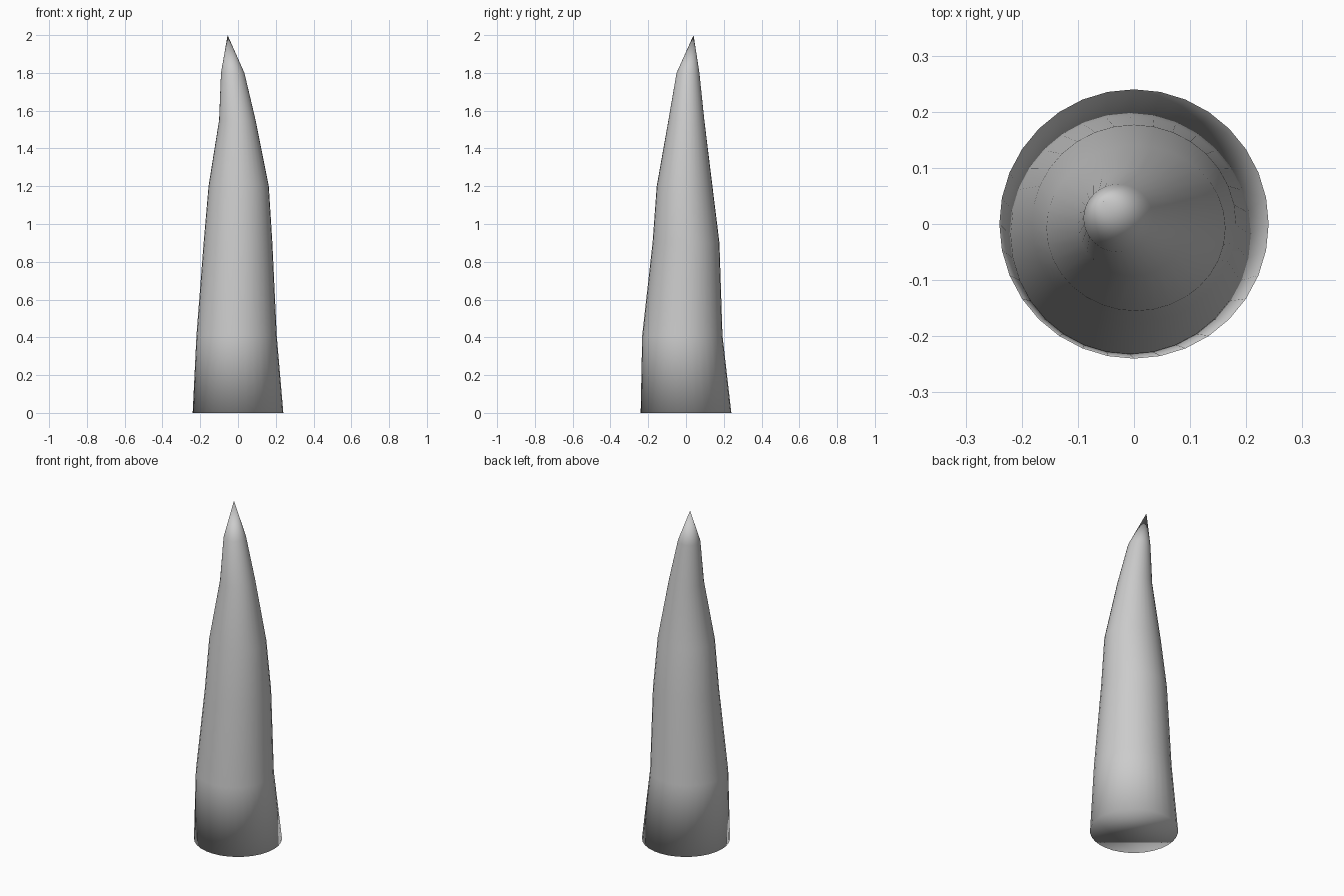
import bpy, bmesh, math

cube = bpy.data.objects.get("Cube")
if cube:
    bpy.data.objects.remove(cube, do_unlink=True)

SIDES = 32
# Cross-sections from base up: z, min x, max x, min y, max y
RINGS = [
    (0.0, -0.24, 0.24, -0.24, 0.24),
    (0.41, -0.22, 0.205, -0.232, 0.193),
    (0.9, -0.182, 0.182, -0.177, 0.177),
    (1.2, -0.156, 0.163, -0.155, 0.14),
    (1.55, -0.1, 0.093, -0.093, 0.097),
    (1.8, -0.09, 0.034, -0.05, 0.071),
]
TIP = (-0.055, 0.04, 2.0)


def add_ring(bm, z, x0, x1, y0, y1):
    verts = []
    for i in range(SIDES):
        a = math.tau * i / SIDES
        x = (x0 + x1) / 2 + (x1 - x0) / 2 * math.cos(a)
        y = (y0 + y1) / 2 + (y1 - y0) / 2 * math.sin(a)
        verts.append(bm.verts.new((x, y, z)))
    return verts


# Bent spike: stacked rings, a pointed tip and a closed base
bm = bmesh.new()
rings = [add_ring(bm, *r) for r in RINGS]
tip = bm.verts.new(TIP)
for i in range(SIDES):
    j = (i + 1) % SIDES
    for low, high in zip(rings, rings[1:]):
        bm.faces.new((low[i], low[j], high[j], high[i]))
    bm.faces.new((rings[-1][i], rings[-1][j], tip))
bm.faces.new(rings[0][::-1])

# Smooth all over, including the base rim
for f in bm.faces:
    f.smooth = True
mesh = bpy.data.meshes.new("spike")
bm.to_mesh(mesh)
bm.free()
spike = bpy.data.objects.new("spike", mesh)
bpy.context.collection.objects.link(spike)

# Stone grey
grey = bpy.data.materials.new("stone_grey")
grey.use_nodes = True
colour = (0.6, 0.6, 0.6, 1)
grey.diffuse_color = colour
grey.node_tree.nodes["Principled BSDF"].inputs["Base Color"].default_value = colour
mesh.materials.append(grey)
